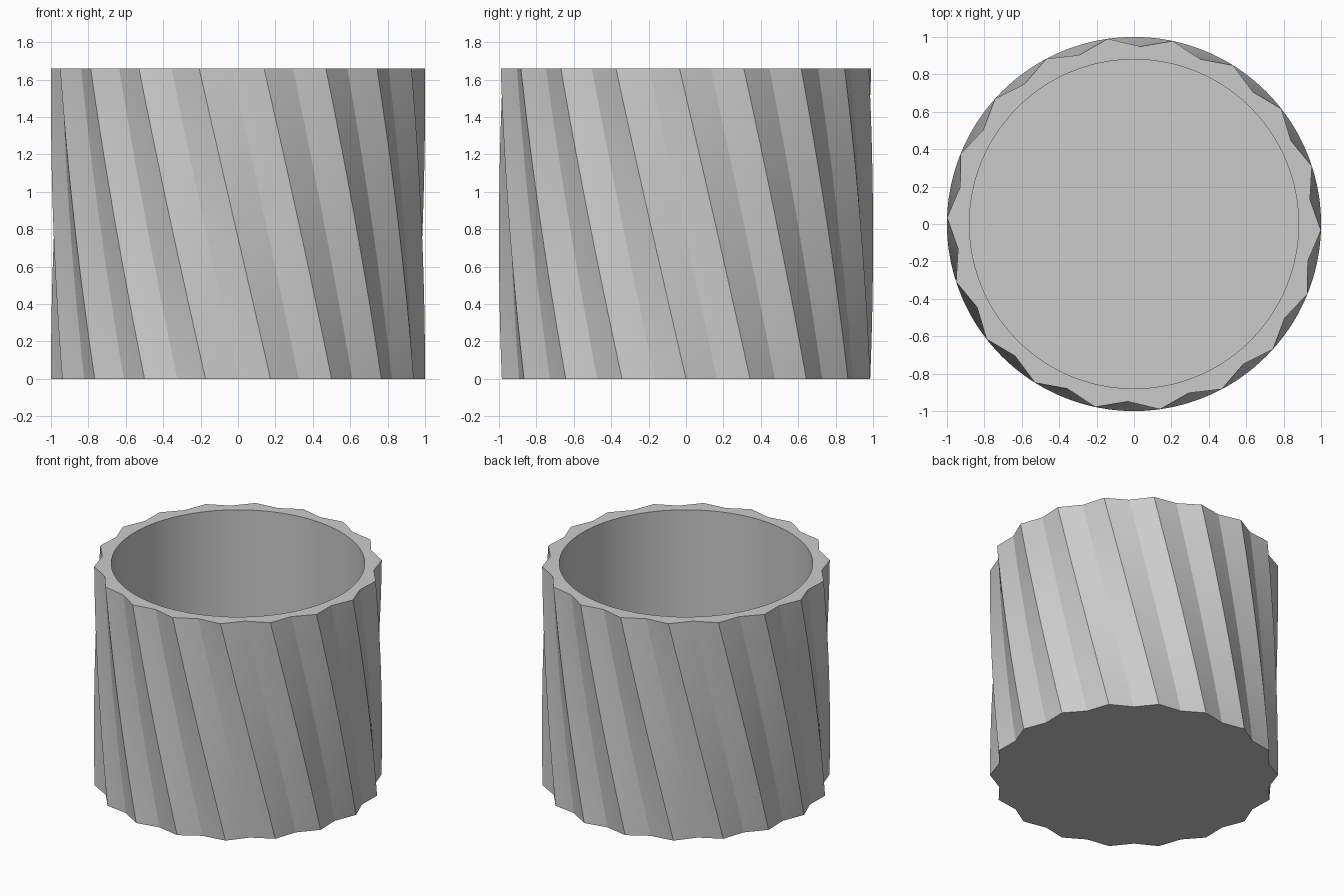
import bpy, bmesh, math
from mathutils import Vector

if "Cube" in bpy.data.objects:
    bpy.data.objects.remove(bpy.data.objects["Cube"], do_unlink=True)

HEIGHT, FLOOR, BORE = 1.66, 0.12, 0.88
RIDGES, PEAK, VALLEY = 18, 1.0, 0.95
SUB = 3                      # points along each flank
TWIST = math.radians(-22)
LAYERS = 48

grey = bpy.data.materials.new("light_grey")
grey.use_nodes = True
colour = (0.6, 0.6, 0.6, 1)
grey.diffuse_color = colour
grey.node_tree.nodes["Principled BSDF"].inputs["Base Color"].default_value = colour

# Zigzag cross-section with straight flanks
corners = []
for i in range(2 * RIDGES):
    a = math.pi * i / RIDGES
    r = VALLEY if i % 2 else PEAK
    corners.append(Vector((r * math.cos(a), r * math.sin(a))))
star = [p.lerp(q, k / SUB)
        for p, q in zip(corners, corners[1:] + corners[:1]) for k in range(SUB)]
circle = [p.normalized() * BORE for p in star]

bm = bmesh.new()


def ring(points, z, turn):
    c, s = math.cos(turn), math.sin(turn)
    return [bm.verts.new((p.x * c - p.y * s, p.x * s + p.y * c, z)) for p in points]


def bridge(a, b, smooth=False):
    n = len(a)
    for i in range(n):
        j = (i + 1) % n
        bm.faces.new((a[i], a[j], b[j], b[i])).smooth = smooth


# Twisted outer wall, closed underneath
outer = [ring(star, HEIGHT * k / LAYERS, TWIST * k / LAYERS) for k in range(LAYERS + 1)]
for low, high in zip(outer, outer[1:]):
    bridge(low, high)
bm.faces.new(outer[0][::-1])

# Flat rim, round bore and inner floor
bore_top = ring(circle, HEIGHT, TWIST)
bore_low = ring(circle, FLOOR, TWIST)
bridge(outer[-1], bore_top)
bridge(bore_top, bore_low, True)
bm.faces.new(bore_low)

# Keep the bore edges crisp
for loop in (bore_top, bore_low):
    for i, v in enumerate(loop):
        bm.edges.get((v, loop[i - 1])).smooth = False

mesh = bpy.data.meshes.new("twisted_pot")
bm.to_mesh(mesh)
bm.free()
mesh.materials.append(grey)
pot = bpy.data.objects.new("twisted_pot", mesh)
bpy.context.collection.objects.link(pot)
